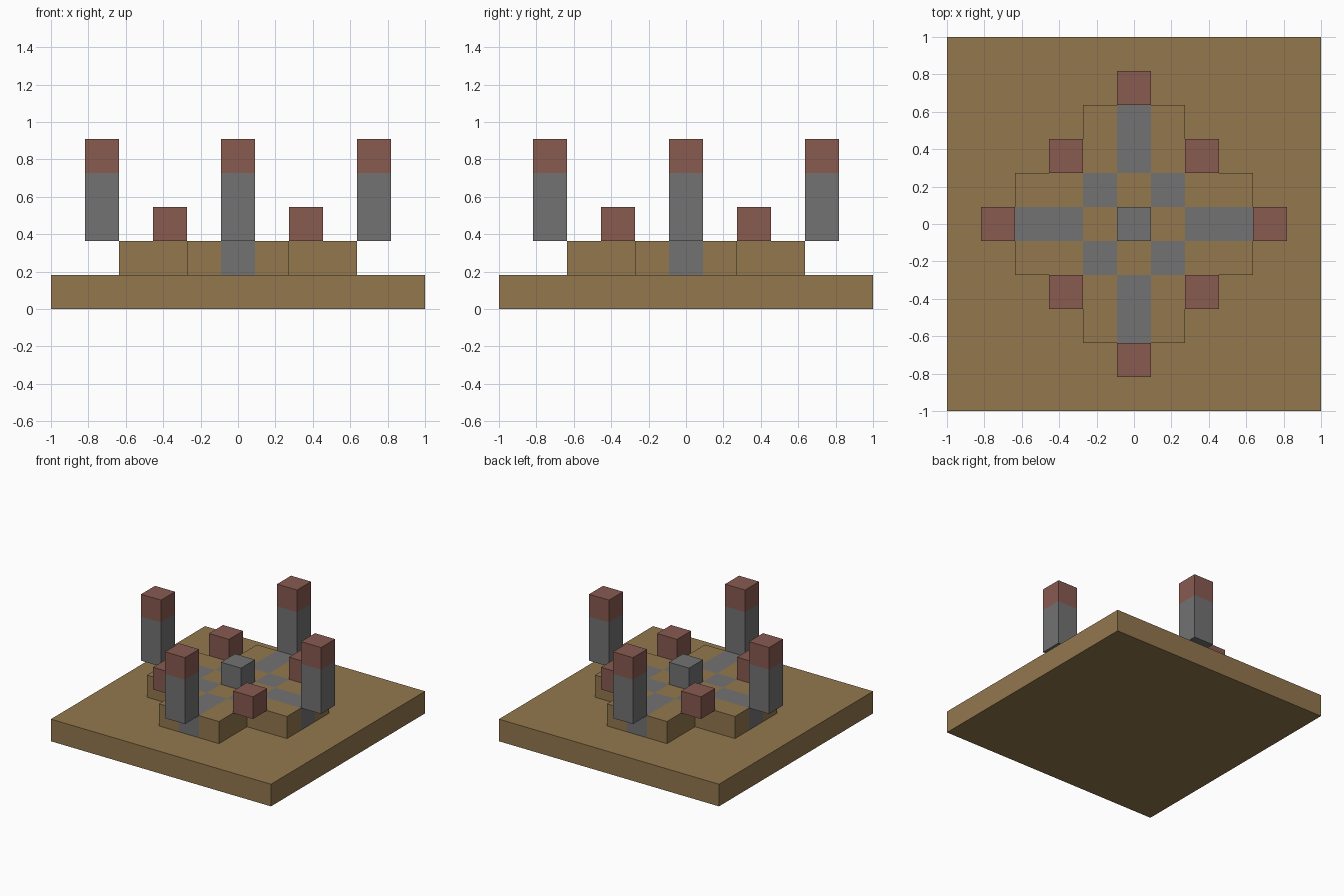
import bpy
import bmesh
from mathutils import Matrix, Vector

if "Cube" in bpy.data.objects:
    bpy.data.objects.remove(bpy.data.objects["Cube"], do_unlink=True)

CELL = 2 / 11  # everything sits on an eleven by eleven grid of blocks


def make_material(name, rgb):
    mat = bpy.data.materials.new(name)
    mat.use_nodes = True
    mat.diffuse_color = (*rgb, 1)
    mat.node_tree.nodes["Principled BSDF"].inputs["Base Color"].default_value = (*rgb, 1)
    return mat


EARTH = make_material("earth brown", (0.290, 0.185, 0.076))
STONE = make_material("stone grey", (0.170, 0.170, 0.170))
BRICK = make_material("brick red", (0.245, 0.103, 0.081))


def finish(name, bm, materials):
    bmesh.ops.recalc_face_normals(bm, faces=bm.faces)
    bm.transform(Matrix.Scale(CELL, 4))
    mesh = bpy.data.meshes.new(name)
    bm.to_mesh(mesh)
    bm.free()
    for mat in materials:
        mesh.materials.append(mat)
    obj = bpy.data.objects.new(name, mesh)
    bpy.context.collection.objects.link(obj)
    return obj


def add_block(name, x, y, bottom, height, width, materials, cap=None):
    """Upright block measured in cells; faces above the cap level use the second material."""
    bm = bmesh.new()
    bmesh.ops.create_cube(bm, size=1)
    bm.transform(Matrix.Translation((x, y, bottom + height / 2))
                 @ Matrix.Diagonal((width, width, height, 1)))
    if cap is not None:
        bmesh.ops.bisect_plane(bm, geom=bm.verts[:] + bm.edges[:] + bm.faces[:],
                               plane_co=(0, 0, cap), plane_no=(0, 0, 1))
        for face in bm.faces:
            face.material_index = int(face.calc_center_median().z > cap)
    return finish(name, bm, materials)


def is_paved(x, y):
    """Stone paths on the outer arms, plus the four inner diagonal tiles."""
    x, y = abs(x), abs(y)
    return (x == 1 and y == 1) or (min(x, y) == 0 and max(x, y) >= 2)


# Base slab
add_block("base_slab", 0, 0, 0, 1, 11, [EARTH])

# Raised cross terrace: tiled grid with the corners cut away, extruded upward
bm = bmesh.new()
bmesh.ops.create_grid(bm, x_segments=7, y_segments=7, size=3.5)
corners = [f for f in bm.faces if min(abs(c) for c in f.calc_center_median().xy) > 1.5]
bmesh.ops.delete(bm, geom=corners, context="FACES")
bm.transform(Matrix.Translation((0, 0, 1)))
raised = bmesh.ops.extrude_face_region(bm, geom=bm.faces[:])["geom"]
bmesh.ops.translate(bm, vec=(0, 0, 1),
                    verts=[g for g in raised if isinstance(g, bmesh.types.BMVert)])
bmesh.ops.recalc_face_normals(bm, faces=bm.faces)
for face in bm.faces:
    # Step half a cell inward to find the tile that owns this face
    inside = face.calc_center_median() - face.normal * 0.5
    face.material_index = int(is_paved(round(inside.x), round(inside.y)))
finish("cross_terrace", bm, [EARTH, STONE])

# Centre block
add_block("centre_block", 0, 0, 2, 1, 1, [STONE])

# Four tall pillars with brick caps, raised just beyond the arms
for side, x, y in (("left", 4, 0), ("right", -4, 0), ("front", 0, -4), ("back", 0, 4)):
    add_block(side + "_pillar", x, y, 2, 3, 1, [STONE, BRICK], cap=4)

# Four brick blocks in the inner corners
for side, x in (("left", 2), ("right", -2)):
    for end, y in (("front", -2), ("back", 2)):
        add_block(f"{end}_{side}_corner_block", x, y, 2, 1, 1, [BRICK])
